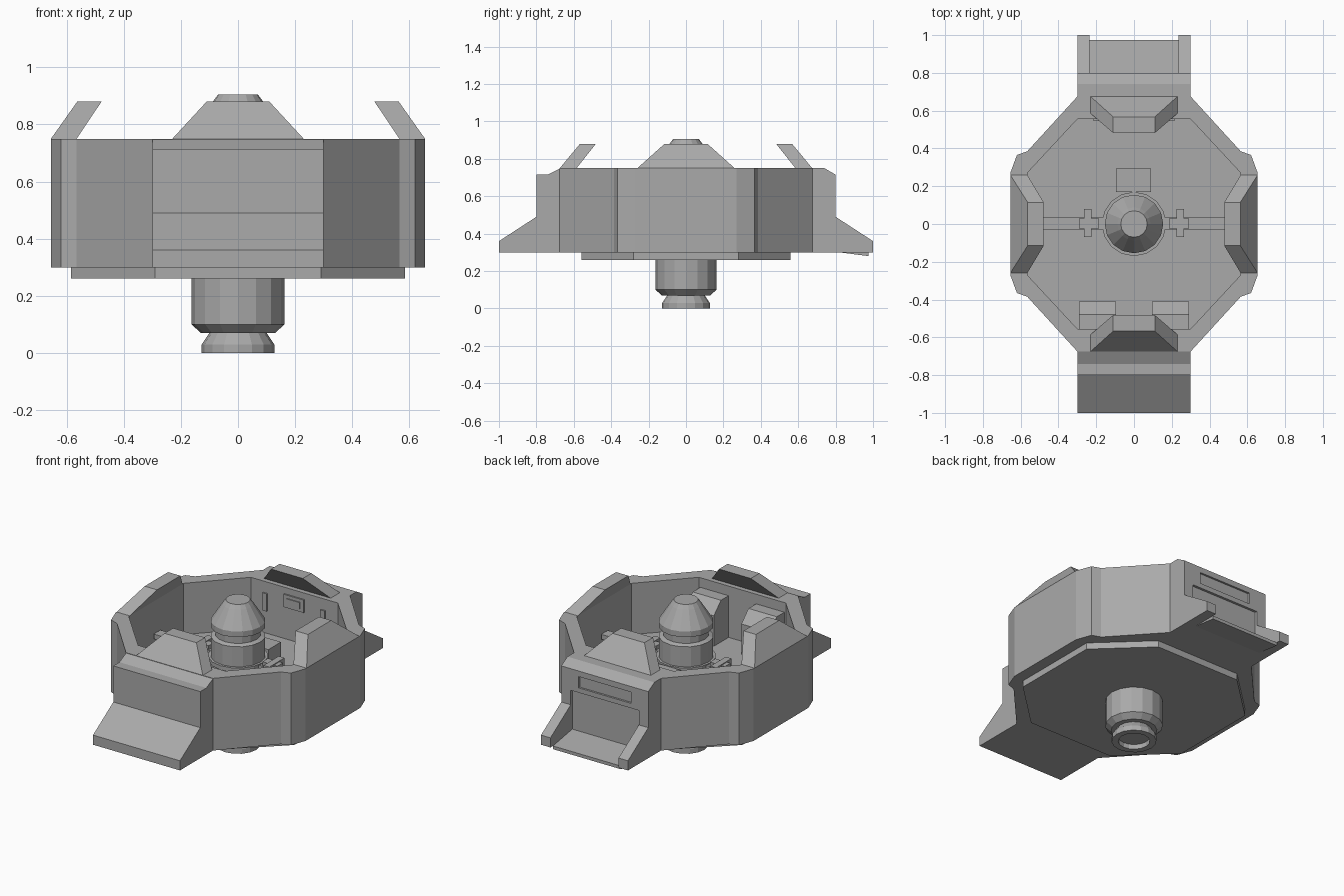
import bpy, bmesh, math
from mathutils import Vector

if "Cube" in bpy.data.objects:
    bpy.data.objects.remove(bpy.data.objects["Cube"])

grey = bpy.data.materials.new("stone_grey")
grey.use_nodes = True
colour = (0.4, 0.4, 0.4, 1)
grey.diffuse_color = colour
grey.node_tree.nodes["Principled BSDF"].inputs["Base Color"].default_value = colour


def loft(name, rings):
    """Bridge equal-length closed rings of points, capping both ends."""
    bm = bmesh.new()
    loops = [[bm.verts.new(p) for p in ring] for ring in rings]
    n = len(loops[0])
    for a, b in zip(loops, loops[1:]):
        for i in range(n):
            j = (i + 1) % n
            bm.faces.new((a[i], a[j], b[j], b[i]))
    bm.faces.new(loops[0][::-1])
    bm.faces.new(loops[-1])
    bmesh.ops.recalc_face_normals(bm, faces=bm.faces)
    mesh = bpy.data.meshes.new(name)
    bm.to_mesh(mesh)
    bm.free()
    mesh.materials.append(grey)
    obj = bpy.data.objects.new(name, mesh)
    bpy.context.collection.objects.link(obj)
    return obj


def extrude_x(name, profile, x0, x1):
    return loft(name, [[(x, y, z) for y, z in profile] for x in (x0, x1)])


def box(name, x0, x1, y0, y1, z0, z1):
    return extrude_x(name, [(y0, z0), (y1, z0), (y1, z1), (y0, z1)], x0, x1)


def lathe(name, profile, sides=16):
    angles = [math.tau * i / sides for i in range(sides)]
    return loft(name, [[(r * math.cos(a), r * math.sin(a), z) for a in angles]
                       for r, z in profile])


def mirror4(corner):
    """Mirror a quarter outline, listed from back to side, into a closed ring."""
    half = corner + [(x, -y) for x, y in reversed(corner)]
    return half + [(-x, y) for x, y in reversed(half)]


def at_height(ring, z):
    return [(x, y, z) for x, y in ring]


FLOOR, BASE, RIM = 0.43, 0.30, 0.75

# Eight-sided tub with chamfered side buttresses
outer = mirror4([(0.30, 0.675), (0.565, 0.385), (0.62, 0.365), (0.655, 0.27)])
start, end = Vector((0.30, 0.555)), Vector((0.565, 0.27))
inner = mirror4([tuple(start.lerp(end, t)) for t in (0, 0.5, 0.8, 1)])
loft("tub_wall", [at_height(outer, BASE), at_height(outer, RIM),
                  at_height(inner, RIM), at_height(inner, FLOOR)])

# Base plate
plate = mirror4([(0.29, 0.56), (0.585, 0.28)])
loft("base_plate", [at_height(plate, 0.26), at_height(plate, BASE)])


# Four inward-leaning battlements
def battlement(name, turn, reach, lean, half_base, half_top):
    def point(along, across, z):
        c, s = math.cos(turn), math.sin(turn)
        return (along * c - across * s, along * s + across * c, z)
    rings = []
    for out, inn, half, z in ((reach, reach - 0.09, half_base, RIM),
                              (reach - lean, reach - lean - 0.085, half_top, 0.88)):
        rings.append([point(out, -half, z), point(out, half, z),
                      point(inn, half, z), point(inn, -half, z)])
    loft(name, rings)


for i, side in enumerate(("left", "back", "right", "front")):
    size = (0.675, 0.108, 0.23, 0.11) if i % 2 else (0.655, 0.092, 0.26, 0.115)
    battlement(side + "_battlement", i * math.pi / 2, *size)

# Front ramp block
extrude_x("front_ramp", [(-0.67, BASE), (-0.67, RIM), (-0.74, 0.715), (-0.80, 0.715),
                         (-0.80, 0.49), (-1.0, 0.36), (-1.0, BASE)], -0.30, 0.30)

# Back block with cheeks, slot, recessed door and tilted flap
cheek = [(0.67, BASE), (0.67, RIM), (0.74, RIM), (0.80, 0.715),
         (0.80, 0.49), (1.0, 0.36), (1.0, BASE)]
for side, s in (("left", 1), ("right", -1)):
    extrude_x(side + "_cheek", cheek, s * 0.235, s * 0.30)
    box(side + "_slot_end", s * 0.18, s * 0.235, 0.77, 0.80, 0.61, 0.68)
extrude_x("back_block", [(0.67, BASE), (0.67, RIM), (0.74, RIM), (0.80, 0.715),
                         (0.80, 0.68), (0.788, 0.68), (0.788, 0.61), (0.80, 0.61),
                         (0.80, 0.58), (0.785, 0.58), (0.785, BASE)], -0.235, 0.235)
extrude_x("back_flap", [(0.77, BASE), (0.82, BASE), (0.975, 0.28),
                        (0.975, 0.30), (0.77, 0.335)], -0.235, 0.235)

# Lower pivot with hollow foot, and upper turret column
lathe("lower_pivot", [(0.09, 0.03), (0.09, 0), (0.127, 0), (0.127, 0.03), (0.10, 0.07),
                      (0.13, 0.07), (0.163, 0.10), (0.163, 0.27)])
lathe("turret_column", [(0.155, FLOOR - 0.01), (0.155, 0.53), (0.17, 0.53), (0.17, 0.555),
                        (0.155, 0.555), (0.155, 0.68), (0.13, 0.69), (0.13, 0.73),
                        (0.155, 0.74), (0.155, 0.775), (0.088, 0.88), (0.07, 0.905)])

# Cross beams with clamps on both sides of the column
for side, s in (("left", 1), ("right", -1)):
    box(side + "_beam", s * 0.14, s * 0.56, -0.03, 0.035, 0.52, 0.55)
    box(side + "_clamp", s * 0.225, s * 0.265, -0.07, 0.08, 0.51, 0.58)
    box(side + "_clamp_bar", s * 0.185, s * 0.29, -0.025, 0.03, 0.52, 0.575)
    # Desk consoles against the front wall
    extrude_x(side + "_console", [(-0.56, FLOOR), (-0.56, 0.69), (-0.48, 0.69),
                                  (-0.41, 0.62), (-0.41, FLOOR)], s * 0.095, s * 0.29)
    # Upright strips on the back inner wall
    box(side + "_wall_strip", s * 0.185, s * 0.215, 0.546, 0.556, 0.57, 0.68)

# Floor locker and framed wall panel
box("floor_locker", -0.095, 0.09, 0.17, 0.295, FLOOR, 0.55)
box("wall_panel", -0.07, 0.07, 0.546, 0.556, 0.63, 0.71)
box("wall_panel_screen", -0.045, 0.045, 0.540, 0.547, 0.65, 0.69)
